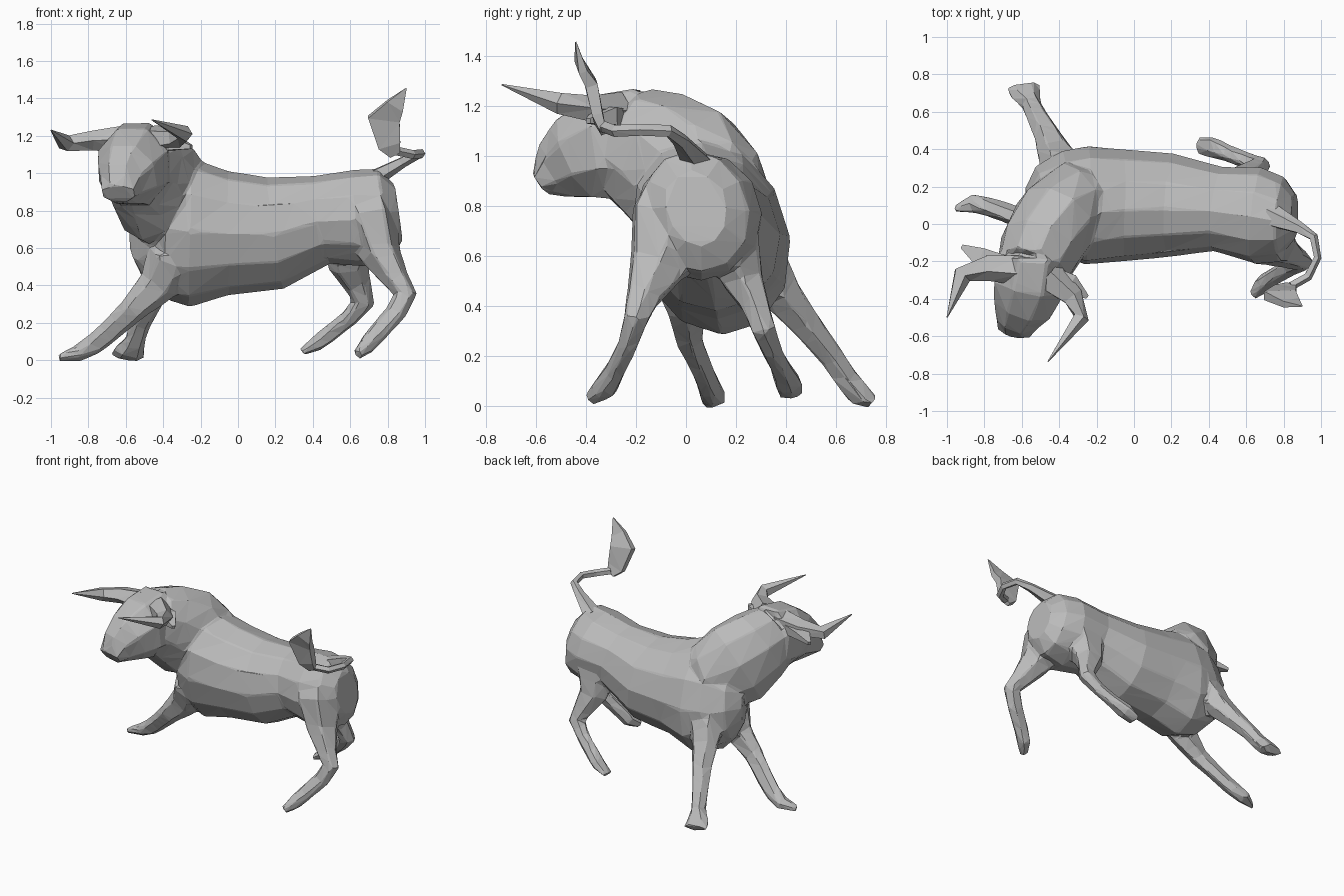
import bpy
import bmesh
import math
from mathutils import Vector

default_cube = bpy.data.objects.get("Cube")
if default_cube:
    bpy.data.objects.remove(default_cube, do_unlink=True)

# One plain grey hide colour
HIDE_COLOUR = (0.5, 0.5, 0.5, 1.0)
hide = bpy.data.materials.new("grey_hide")
hide.use_nodes = True
hide.diffuse_color = HIDE_COLOUR
for node in hide.node_tree.nodes:
    if node.type == 'BSDF_PRINCIPLED':
        node.inputs["Base Color"].default_value = HIDE_COLOUR

UPRIGHT = Vector((0, 0, 1))
LENGTHWISE = Vector((1, 0, 0))
LEANING = Vector((0, -.32, 1))


def loft(mesh, stations, up, sides):
    """Skin a closed tube through stations of (x, y, z, half width, half height)."""
    centres = [Vector(station[:3]) for station in stations]
    last = len(centres) - 1
    rings = []
    for index, (centre, station) in enumerate(zip(centres, stations)):
        tangent = (centres[min(index + 1, last)] - centres[max(index - 1, 0)]).normalized()
        upward = (up - tangent * up.dot(tangent)).normalized()
        sideways = tangent.cross(upward)
        half_width, half_height = station[3:]
        ring = []
        for step in range(sides):
            angle = math.tau * (step + .5) / sides
            offset = (sideways * half_width * math.cos(angle)
                      + upward * half_height * math.sin(angle))
            ring.append(mesh.verts.new(centre + offset))
        rings.append(ring)
    for lower, upper in zip(rings, rings[1:]):
        for step in range(sides):
            following = (step + 1) % sides
            mesh.faces.new((lower[step], lower[following], upper[following], upper[step]))
    mesh.faces.new(list(reversed(rings[0])))
    mesh.faces.new(rings[-1])


def finish(name, mesh):
    """Turn the bmesh into a flat-shaded object in the hide colour."""
    bmesh.ops.recalc_face_normals(mesh, faces=mesh.faces[:])
    data = bpy.data.meshes.new(name)
    mesh.to_mesh(data)
    mesh.free()
    data.materials.append(hide)
    part = bpy.data.objects.new(name, data)
    bpy.context.scene.collection.objects.link(part)
    return part


def make_part(name, stations, up, sides):
    mesh = bmesh.new()
    loft(mesh, stations, up, sides)
    bmesh.ops.triangulate(mesh, faces=mesh.faces[:])
    return finish(name, mesh)


# Barrel, from rump to chest
barrel = [
    (.86, .04, .79, .12, .15),
    (.79, .04, .78, .21, .25),
    (.65, .05, .76, .255, .26),
    (.45, .08, .75, .225, .24),
    (.2, .1, .68, .275, .305),
    (-.05, .1, .68, .295, .335),
    (-.25, .1, .68, .31, .405),
    (-.38, .11, .69, .275, .365),
    (-.47, .1, .7, .21, .28),
    (-.53, .07, .7, .12, .17),
]

# Neck, rising out of the shoulders and turning towards the front
neck = [
    (-.16, .16, .77, .14, .19),
    (-.3, .13, .82, .22, .26),
    (-.42, .01, .91, .235, .31),
    (-.5, -.13, 1.01, .225, .27),
    (-.54, -.24, 1.06, .2, .23),
]

# Head, tapering down to the muzzle
head = [
    (-.54, -.18, 1.04, .2, .25),
    (-.56, -.33, 1.035, .205, .225),
    (-.59, -.43, .99, .17, .185),
    (-.625, -.51, .94, .12, .135),
    (-.64, -.575, .89, .095, .06),
]

# Front legs, stretched forward to brace
near_front_leg = [
    (-.36, -.02, .55, .14, .13),
    (-.43, 0, .4, .085, .11),
    (-.56, .01, .275, .06, .075),
    (-.68, .06, .16, .05, .065),
    (-.77, .09, .085, .05, .06),
    (-.86, .11, .035, .055, .045),
    (-.96, .08, .012, .025, .015),
]
far_front_leg = [
    (-.37, .27, .6, .14, .13),
    (-.42, .38, .45, .09, .1),
    (-.46, .47, .34, .07, .075),
    (-.52, .58, .2, .055, .06),
    (-.55, .64, .11, .055, .055),
    (-.58, .69, .05, .055, .085),
    (-.59, .74, .02, .03, .095),
]

# Hind legs, bent at the hock
near_hind_leg = [
    (.7, .02, .88, .18, .1),
    (.71, -.04, .73, .21, .15),
    (.765, -.115, .56, .125, .11),
    (.84, -.17, .44, .075, .075),
    (.895, -.2, .35, .055, .065),
    (.84, -.23, .25, .045, .06),
    (.75, -.28, .15, .045, .055),
    (.69, -.32, .08, .055, .05),
    (.64, -.38, .03, .03, .03),
]
far_hind_leg = [
    (.6, .17, .68, .14, .16),
    (.59, .23, .5, .09, .11),
    (.64, .28, .4, .06, .075),
    (.67, .31, .31, .055, .065),
    (.6, .34, .23, .045, .05),
    (.5, .38, .15, .045, .05),
    (.42, .41, .09, .06, .045),
    (.34, .42, .045, .05, .02),
]

# Fuse torso, neck, head and legs into one faceted skin
skin = bmesh.new()
loft(skin, barrel, LEANING, 12)
loft(skin, neck, UPRIGHT, 10)
loft(skin, head, UPRIGHT, 8)
for leg in (near_front_leg, far_front_leg, near_hind_leg, far_hind_leg):
    loft(skin, leg, LENGTHWISE, 6)
body = finish("body", skin)

remesh = body.modifiers.new("fuse", 'REMESH')
remesh.mode = 'VOXEL'
remesh.voxel_size = .014
soften = body.modifiers.new("soften", 'SMOOTH')
soften.factor = .5
soften.iterations = 3
facet = body.modifiers.new("facet", 'DECIMATE')
facet.ratio = .025

# Horns, sweeping out and then forward
make_part("right_horn", [
    (-.6, -.24, 1.18, .09, .08),
    (-.78, -.23, 1.175, .075, .055),
    (-.92, -.27, 1.16, .055, .045),
    (-1, -.5, 1.23, .003, .003),
], UPRIGHT, 5)
make_part("left_horn", [
    (-.46, -.28, 1.18, .09, .08),
    (-.33, -.39, 1.19, .06, .055),
    (-.285, -.5, 1.21, .045, .045),
    (-.46, -.735, 1.285, .003, .003),
], UPRIGHT, 5)

# Ears, flat and held behind the horns
make_part("right_ear", [
    (-.66, -.22, 1.16, .06, .05),
    (-.82, -.18, 1.16, .075, .035),
    (-.92, -.12, 1.14, .015, .015),
], UPRIGHT, 4)
make_part("left_ear", [
    (-.44, -.27, 1.15, .06, .05),
    (-.34, -.32, 1.16, .075, .05),
    (-.25, -.39, 1.14, .015, .015),
], UPRIGHT, 4)

# Tail, whipped round with a raised flat tuft
make_part("tail", [
    (.72, .05, .97, .07, .05),
    (.88, -.02, 1.06, .035, .03),
    (.96, -.07, 1.1, .025, .025),
    (.98, -.18, 1.105, .022, .025),
    (.93, -.28, 1.1, .025, .025),
    (.84, -.33, 1.12, .025, .025),
], UPRIGHT, 5)
make_part("tail_tuft", [
    (.84, -.33, 1.1, .02, .04),
    (.81, -.35, 1.15, .03, .085),
    (.78, -.38, 1.29, .035, .12),
    (.84, -.42, 1.36, .025, .07),
    (.9, -.44, 1.455, .003, .003),
], LENGTHWISE, 4)
